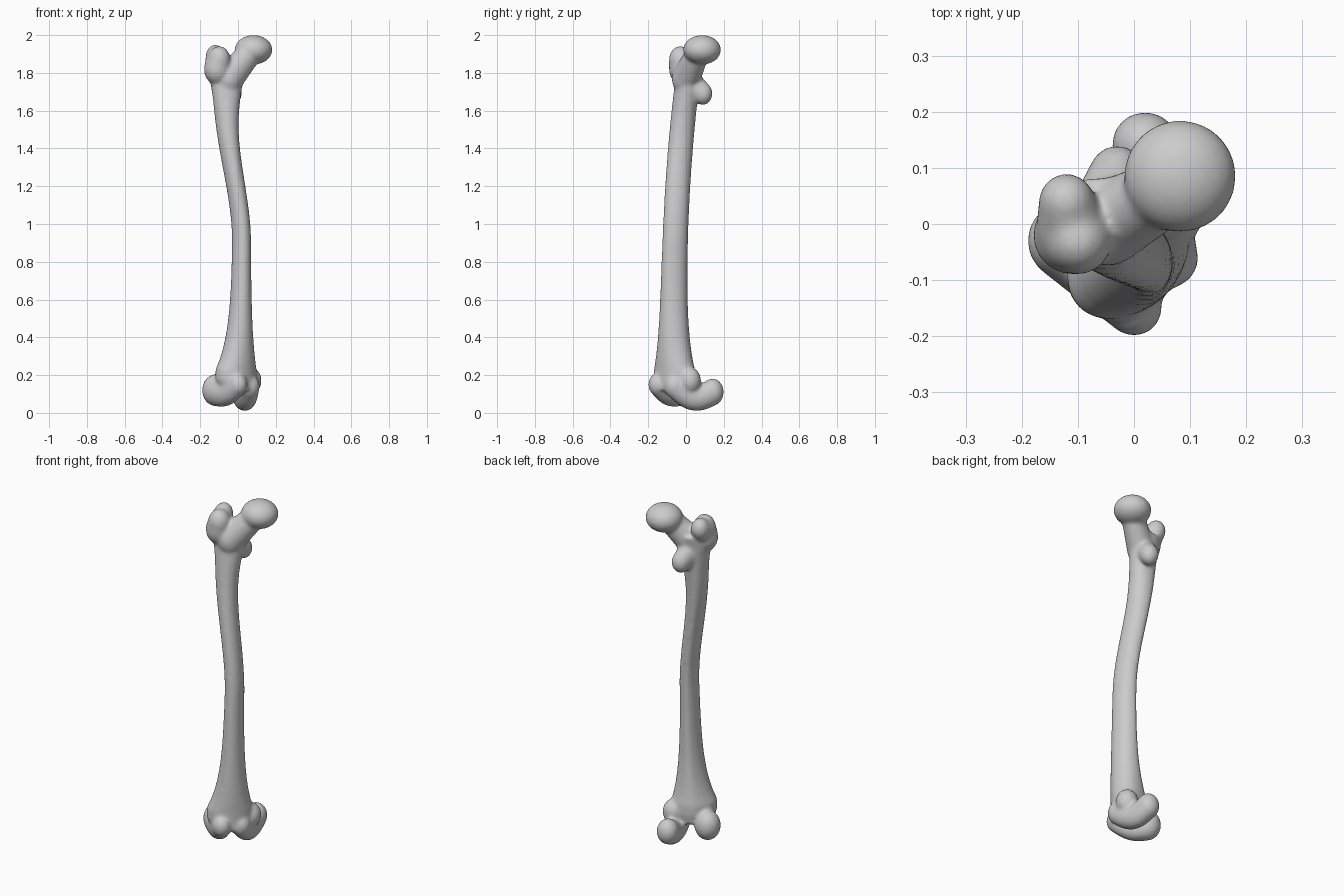
import bpy, bmesh, math
from mathutils import Vector, Matrix

default_cube = bpy.data.objects.get("Cube")
if default_cube:
    bpy.data.objects.remove(default_cube)

bm = bmesh.new()


def smoothstep(low, high, value):
    t = min(max((value - low) / (high - low), 0), 1)
    return t * t * (3 - 2 * t)


def shaft_ring(z, sides=40):
    """Skewed elliptical cross-section with a low ridge along the back."""
    lower_flare = math.exp(-abs(z - .2) / .2)
    upper_flare = math.exp(-abs(z - 1.8) / .2)
    centre_x = .02 - .08 * smoothstep(.9, 1.6, z) - .035 * lower_flare
    centre_y = -.07 * (1 - (z / 1.7) ** 3) + .01 * lower_flare
    half_x = .048 + .07 * lower_flare + .05 * upper_flare
    half_y = .065 + .05 * lower_flare
    skew = .5 * lower_flare + .4 * upper_flare - .15
    ring = []
    for i in range(sides):
        angle = math.tau * i / sides
        across, along = math.cos(angle), math.sin(angle + skew)
        facing_back = max(0, math.cos(angle - math.radians(120)))
        ridge = 1 + .1 * facing_back ** 12
        ring.append(bm.verts.new((centre_x + half_x * across * ridge,
                                  centre_y + half_y * along * ridge, z)))
    return ring


def build_shaft(bottom, top, steps):
    rings = [shaft_ring(bottom + (top - bottom) * n / steps) for n in range(steps + 1)]
    for below, above in zip(rings, rings[1:]):
        for i in range(len(below)):
            bm.faces.new((below[i - 1], below[i], above[i], above[i - 1]))
    bm.faces.new(reversed(rings[0]))
    bm.faces.new(rings[-1])


def knob(centre, radius, stretch=1.2):
    """Rounded lump, taller than wide unless told otherwise."""
    place = Matrix.Translation(centre)
    shape = Matrix.Diagonal((radius, radius, radius * stretch, 1))
    bmesh.ops.create_icosphere(bm, subdivisions=4, radius=1, matrix=place @ shape)


def swelling(start, end, start_radius, end_radius, sag=0, steps=10):
    """Tapered row of overlapping knobs that may sag in the middle."""
    for n in range(steps + 1):
        t = n / steps
        centre = Vector(start).lerp(Vector(end), t)
        centre.z -= sag * math.sin(math.pi * t)
        knob(centre, start_radius + (end_radius - start_radius) * t)


build_shaft(bottom=.12, top=1.84, steps=32)

# Ball head and neck
knob(centre=(.082, .085, 1.922), radius=.1, stretch=.78)
swelling(start=(-.05, 0, 1.77), end=(.06, .06, 1.9), start_radius=.075, end_radius=.06)

# Greater trochanter and its hooked tip
swelling(start=(-.11, -.02, 1.82), end=(-.1, -.03, 1.87), start_radius=.07, end_radius=.06)
swelling(start=(-.11, -.01, 1.85), end=(-.12, .04, 1.89), start_radius=.065, end_radius=.05)

# Lesser trochanter
swelling(start=(-.05, .03, 1.74), end=(-.03, .09, 1.69), start_radius=.06, end_radius=.05)

# Outer condyle, inner condyle and the bump above the inner one
swelling(start=(0, -.15, .15), end=(-.12, -.03, .12), start_radius=.05, end_radius=.07, sag=.025)
swelling(start=(.06, -.06, .14), end=(.02, .14, .11), start_radius=.055, end_radius=.06, sag=.045)
knob(centre=(.065, .02, .17), radius=.06)

mesh = bpy.data.meshes.new("thigh_bone")
bmesh.ops.recalc_face_normals(bm, faces=bm.faces)
bm.to_mesh(mesh)
bm.free()
bone = bpy.data.objects.new("thigh_bone", mesh)
bpy.context.collection.objects.link(bone)

# Single bone colour
grey = bpy.data.materials.new("bone_grey")
grey.use_nodes = True
grey.diffuse_color = (.6, .6, .6, 1)
grey.node_tree.nodes["Principled BSDF"].inputs["Base Color"].default_value = grey.diffuse_color
mesh.materials.append(grey)

# Fuse the parts into one skin and soften the joins
fuse = bone.modifiers.new("fuse", "REMESH")
fuse.mode = "VOXEL"
fuse.voxel_size = .008
fuse.use_smooth_shade = True
soften = bone.modifiers.new("soften", "SMOOTH")
soften.factor = .5
soften.iterations = 14
